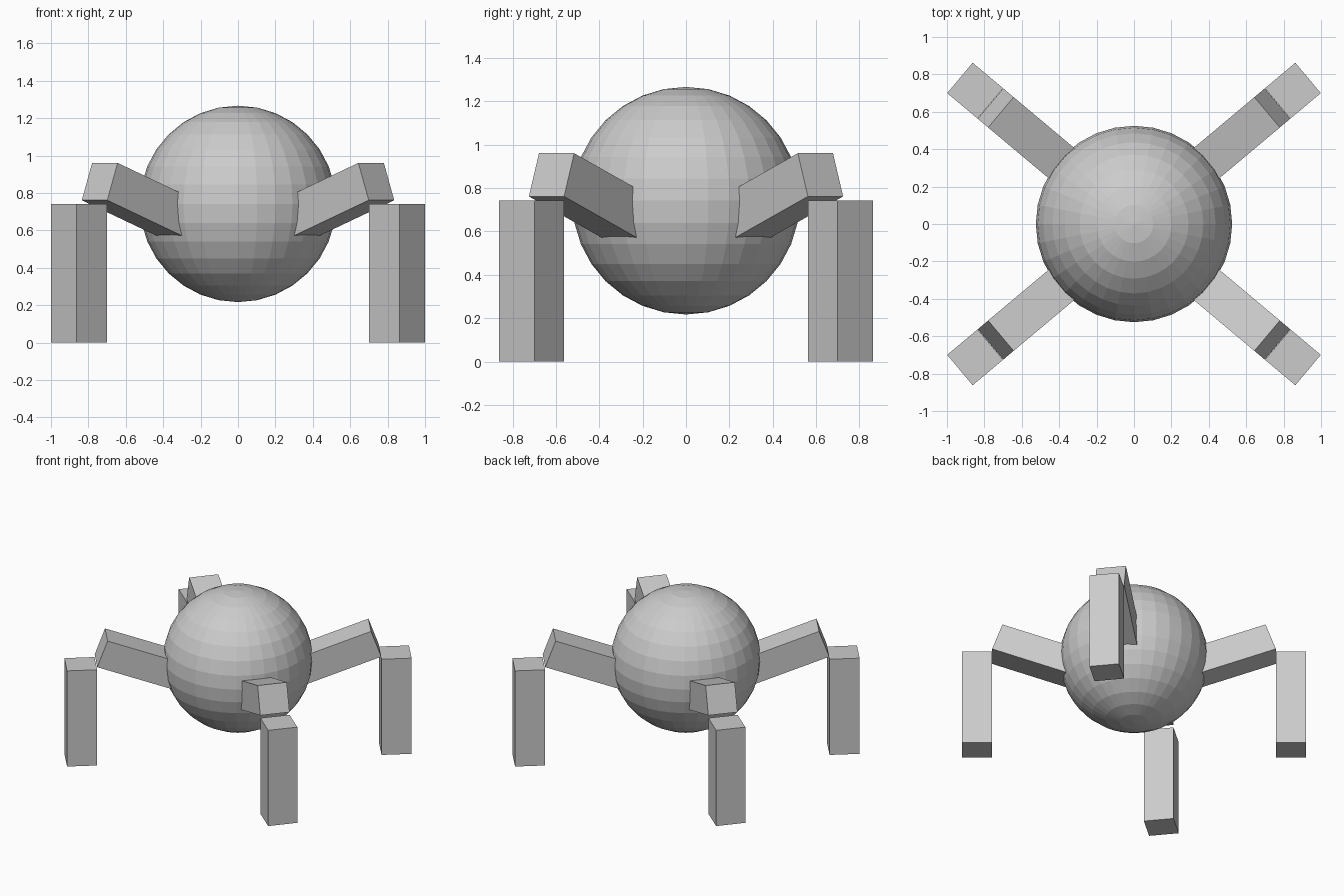
import bpy
import math
from mathutils import Matrix, Vector

if "Cube" in bpy.data.objects:
    bpy.data.objects.remove(bpy.data.objects["Cube"])

grey = bpy.data.materials.new("light_grey")
grey.diffuse_color = (0.6, 0.6, 0.6, 1)
grey.use_nodes = True
grey.node_tree.nodes["Principled BSDF"].inputs["Base Color"].default_value = grey.diffuse_color

# Faceted round body
bpy.ops.mesh.primitive_uv_sphere_add(segments=32, ring_count=16, radius=0.525,
                                     location=(0, 0, 0.742))
body = bpy.context.object
body.name = "body"
body.data.materials.append(grey)

WIDTH = 0.212     # square section of every leg
TILT = math.radians(20)
UPPER = 0.70      # length of the upper leg, ending inside the body
LOWER = 0.742     # height of the lower leg


def leg_box(name, length, height, radius, z, pitch, yaw):
    """Box centred at a radius along the yaw direction, pitched in that plane."""
    bpy.ops.mesh.primitive_cube_add(size=1)
    box = bpy.context.object
    box.name = name
    box.data.transform(Matrix.Rotation(yaw, 4, 'Z')
                       @ Matrix.Translation((radius, 0, z))
                       @ Matrix.Rotation(-pitch, 4, 'Y')
                       @ Matrix.Diagonal((length, WIDTH, height, 1)))
    box.data.materials.append(grey)


# Centre of the upper leg, found from its top outer edge
axis = Vector((math.cos(TILT), math.sin(TILT)))
normal = Vector((-math.sin(TILT), math.cos(TILT)))
mid = Vector((0.929, 0.961)) - axis * UPPER / 2 - normal * WIDTH / 2

# Four legs, each an upper and a lower box
for side, degrees in (("back_right", 40), ("back_left", 140),
                      ("front_left", 220), ("front_right", 320)):
    yaw = math.radians(degrees)
    leg_box(side + "_upper_leg", UPPER, WIDTH, mid.x, mid.y, TILT, yaw)
    leg_box(side + "_lower_leg", WIDTH, LOWER, 1.109, LOWER / 2, 0, yaw)
